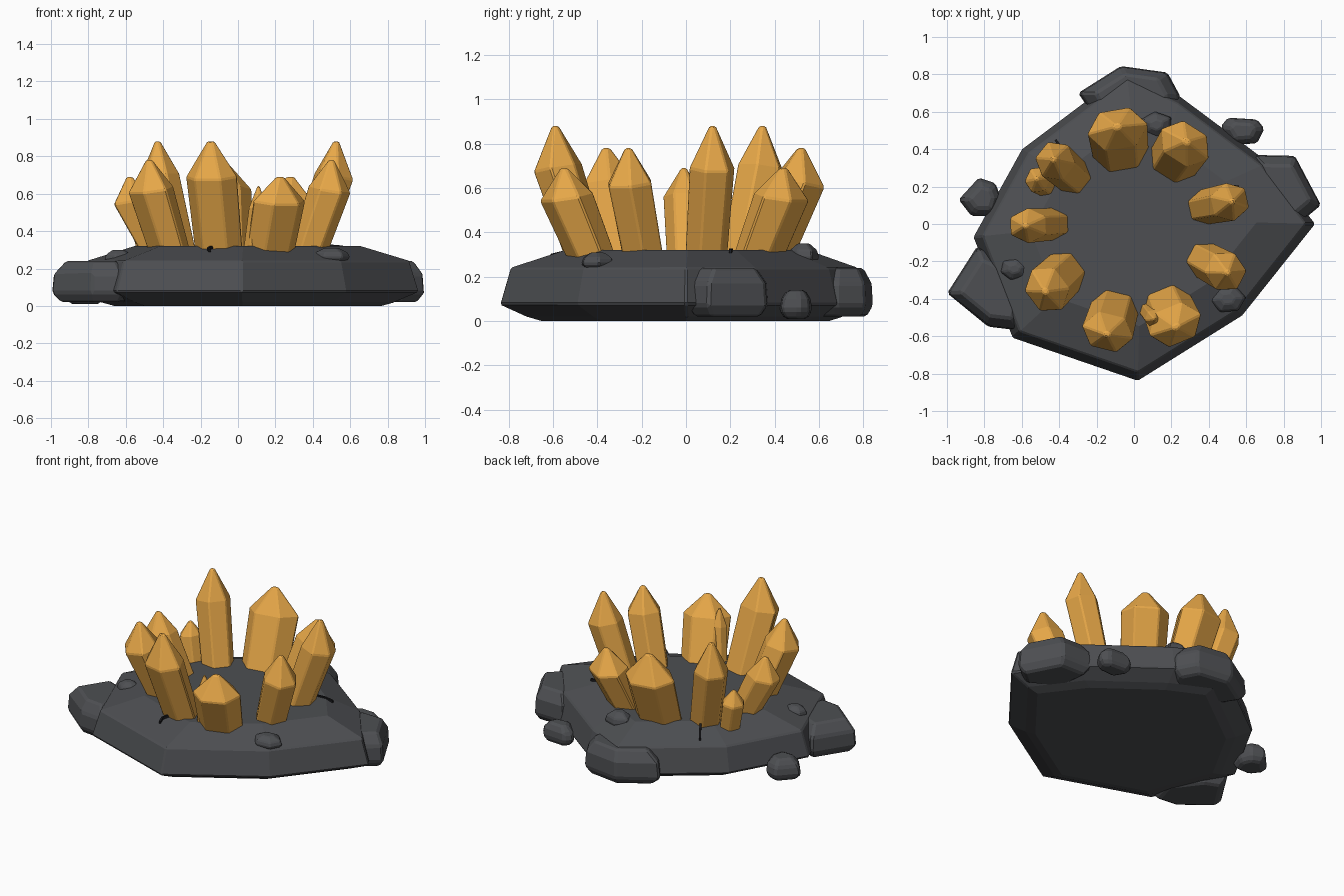
import bpy, bmesh, math
from mathutils import Vector

if "Cube" in bpy.data.objects:
    bpy.data.objects.remove(bpy.data.objects["Cube"])


def material(name, color):
    m = bpy.data.materials.new(name)
    m.diffuse_color = (*color, 1)
    m.use_nodes = True
    m.node_tree.nodes["Principled BSDF"].inputs["Base Color"].default_value = m.diffuse_color
    return m


ROCK = material("dark_rock", (0.075, 0.078, 0.085))
CRACK = material("crack_black", (0.01, 0.01, 0.012))
AMBER = material("amber_crystal", (0.80, 0.39, 0.065))


def loft(name, rings, mat, bevel=0.0):
    """Closed faceted solid through equal-length rings, bottom to top."""
    bm = bmesh.new()
    vs = [[bm.verts.new(p) for p in ring] for ring in rings]
    n = len(vs[0])
    for a, b in zip(vs, vs[1:]):
        for i in range(n):
            j = (i + 1) % n
            bm.faces.new((a[i], a[j], b[j], b[i]))
    bm.faces.new(vs[0][::-1])
    bm.faces.new(vs[-1])
    bmesh.ops.recalc_face_normals(bm, faces=bm.faces)
    me = bpy.data.meshes.new(name)
    bm.to_mesh(me)
    bm.free()
    me.materials.append(mat)
    ob = bpy.data.objects.new(name, me)
    bpy.context.collection.objects.link(ob)
    if bevel:
        mod = ob.modifiers.new("edge_bevel", 'BEVEL')
        mod.width, mod.segments, mod.limit_method = bevel, 1, 'ANGLE'
    return ob


def rock(name, outline, levels, bevel=0.012):
    """Rock from a plan outline; levels are (z, scale about the centre)."""
    pts = [Vector(p) for p in outline]
    c = sum(pts, Vector((0, 0))) / len(pts)
    rings = [[(*(c + (p - c) * s), z) for p in pts] for z, s in levels]
    return loft(name, rings, ROCK, bevel)


def pebble(name, x, y, z, r, h, turn=0.0, sides=6):
    pts = [(x + r * (1 + 0.18 * math.sin(3.1 * i + turn)) * math.cos(turn + math.tau * i / sides),
            y + 0.8 * r * math.sin(turn + math.tau * i / sides)) for i in range(sides)]
    return rock(name, pts, [(z, 0.7), (z + h * 0.35, 1), (z + h * 0.7, 0.88), (z + h, 0.4)], 0.006)


def crystal(name, base, tip, wide, deep, z0=0.27):
    """Six-sided leaning crystal: width along the ring, depth away from centre."""
    b, t = Vector(base), Vector(tip)
    out = Vector((t.x, t.y)).normalized()
    side = Vector((-out.y, out.x))
    rings = []
    # fraction up the height, lean fraction, ring size, slope of the ring
    for f, lean, s, slope in ((0, 0, 0.93, 0), (0.69, 0.92, 1.0, 0.18), (1, 1, 0.15, 0)):
        c = b.lerp(Vector((t.x, t.y)), lean)
        z = z0 + f * (t.z - z0)
        ring = []
        for i in range(6):
            a = math.tau * i / 6
            u, v = wide * s * math.cos(a), deep * s * math.sin(a) / 0.866
            p = c + side * u + out * v
            ring.append((p.x, p.y, z - slope * v))
        rings.append(ring)
    return loft(name, rings, AMBER, 0.007)


# main slab
rock("rock_slab",
     [(0.02, -0.84), (0.58, -0.49), (0.97, 0.0), (0.72, 0.33), (0.25, 0.68),
      (-0.04, 0.82), (-0.60, 0.40), (-0.86, -0.07), (-0.65, -0.61)],
     [(0, 0.78), (0.02, 0.86), (0.075, 1), (0.24, 0.945), (0.32, 0.66)], 0.008)

# large boulders set into the rim
RIM = [(0.02, 0.8), (0.07, 1), (0.17, 0.96), (0.24, 0.7)]
rock("left_boulder", [(-1.0, -0.37), (-0.78, -0.55), (-0.61, -0.57), (-0.56, -0.38),
                      (-0.72, -0.17), (-0.84, -0.12)], RIM)
rock("right_boulder", [(0.64, 0.37), (0.66, 0.12), (0.88, 0.0), (1.0, 0.1), (0.86, 0.365)], RIM)
rock("back_boulder", [(-0.30, 0.70), (-0.22, 0.58), (0.20, 0.58), (0.25, 0.68),
                      (0.18, 0.81), (-0.07, 0.845)], RIM)

# small loose stones beside the slab
rock("left_stone", [(-0.94, 0.13), (-0.87, 0.04), (-0.74, 0.04), (-0.71, 0.14),
                    (-0.74, 0.22), (-0.83, 0.25)],
     [(0.01, 0.7), (0.05, 1), (0.11, 0.9), (0.15, 0.55)])
rock("back_right_stone", [(0.46, 0.52), (0.52, 0.42), (0.66, 0.43), (0.70, 0.51), (0.66, 0.56), (0.50, 0.57)],
     [(0.01, 0.7), (0.05, 1), (0.10, 0.9), (0.14, 0.55)])

# pebbles lying on the slab
pebble("left_pebble", -0.64, -0.24, 0.22, 0.08, 0.08, 0.3)
pebble("right_pebble", 0.50, -0.40, 0.23, 0.10, 0.08, 0.1)
pebble("back_pebble", 0.12, 0.53, 0.25, 0.09, 0.10, 0.6)

# ring of large crystals: base, tip, half width, half depth
RING = [((0.37, 0.09), (0.525, 0.12, 0.88), 0.105, 0.095),
        ((0.20, 0.32), (0.28, 0.44, 0.69), 0.150, 0.100),
        ((-0.07, 0.37), (-0.09, 0.52, 0.78), 0.165, 0.105),
        ((-0.32, 0.25), (-0.43, 0.345, 0.88), 0.110, 0.095),
        ((-0.42, 0.0), (-0.58, -0.01, 0.69), 0.095, 0.095),
        ((-0.36, -0.25), (-0.475, -0.36, 0.78), 0.135, 0.100),
        ((-0.10, -0.44), (-0.145, -0.59, 0.88), 0.142, 0.095),
        ((0.17, -0.42), (0.225, -0.55, 0.69), 0.150, 0.100),
        ((0.37, -0.19), (0.50, -0.26, 0.78), 0.110, 0.100)]
for i, args in enumerate(RING):
    crystal(f"crystal_{i + 1}", *args)

# two small crystals tucked between
crystal("small_crystal_front", (0.07, -0.46), (0.11, -0.51, 0.64), 0.05, 0.045)
crystal("small_crystal_left", (-0.47, 0.21), (-0.52, 0.24, 0.55), 0.075, 0.06)

# thin cracks: zigzag strips on the slab top
def crack(name, path, w=0.012):
    pts = [Vector(p) for p in path]
    rings = []
    for i, p in enumerate(pts):
        d = pts[min(i + 1, len(pts) - 1)] - pts[max(i - 1, 0)]
        n = Vector((-d.y, d.x, 0)).normalized() * w * 0.5
        up = Vector((0, 0, 0.008))
        rings.append([p - n - up, p + n - up, p + n + up, p - n + up])
    loft(name, rings, CRACK)


crack("right_crack", [(0.44, 0.20, 0.32), (0.50, 0.205, 0.32), (0.56, 0.20, 0.315)])
crack("left_crack", [(-0.36, 0.36, 0.32), (-0.39, 0.41, 0.30), (-0.42, 0.45, 0.275)])
crack("front_crack", [(-0.13, -0.52, 0.318), (-0.16, -0.57, 0.305), (-0.15, -0.61, 0.295)])
